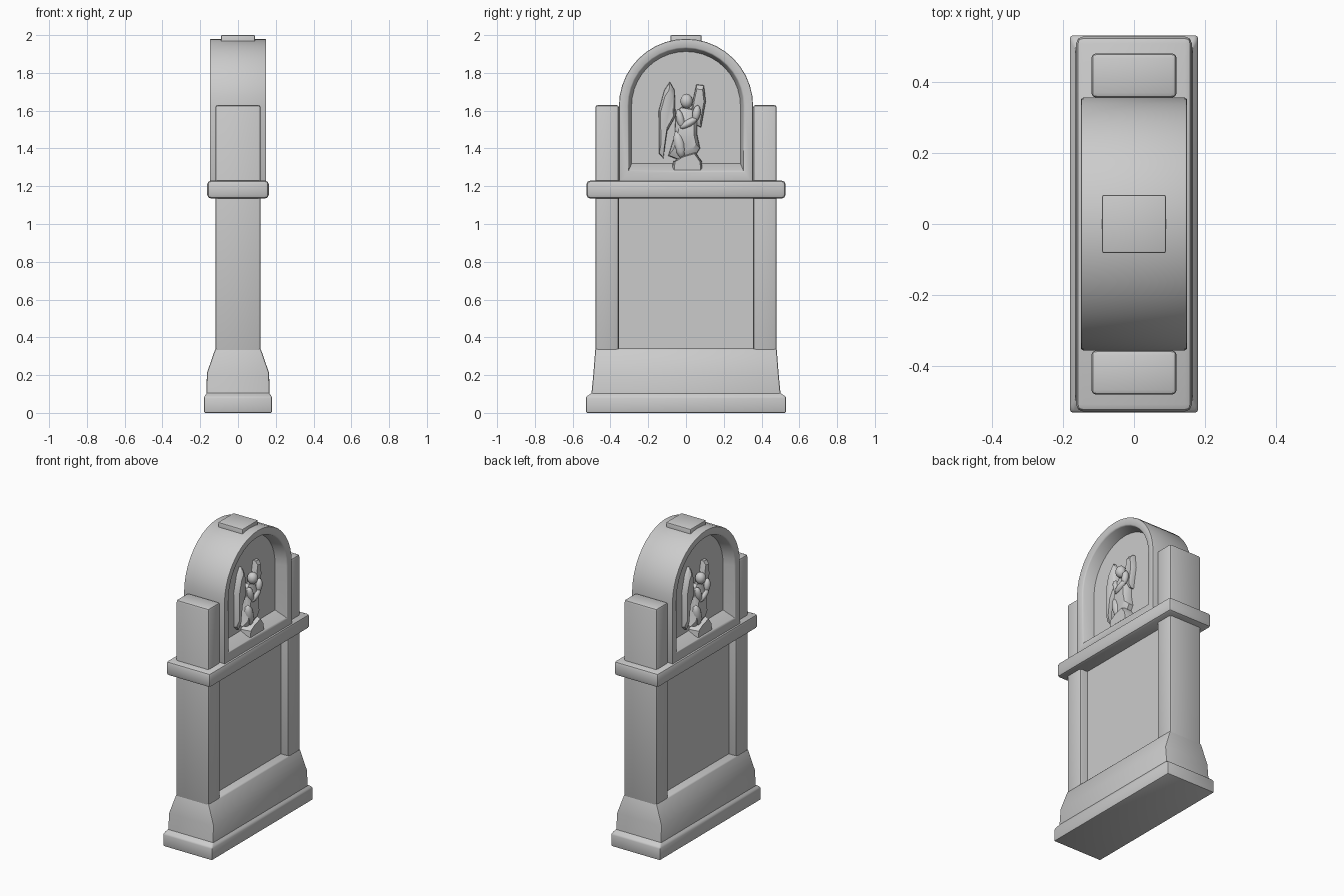
import bpy, bmesh, math
from mathutils import Matrix

if "Cube" in bpy.data.objects:
    bpy.data.objects.remove(bpy.data.objects["Cube"])


def finish(bm, name, bevel=0.0, angle=35):
    """Clean normals, soften convex corners and turn the bmesh into an object."""
    bmesh.ops.recalc_face_normals(bm, faces=bm.faces)
    if bevel:
        edges = [e for e in bm.edges if len(e.link_faces) == 2
                 and e.is_convex and e.calc_face_angle() > 0.5]
        bmesh.ops.bevel(bm, geom=edges, offset=bevel, segments=2, profile=0.5,
                        affect='EDGES', clamp_overlap=True)
    me = bpy.data.meshes.new(name)
    for f in bm.faces:
        f.smooth = True
    bm.to_mesh(me)
    bm.free()
    me.set_sharp_from_angle(angle=math.radians(angle))
    ob = bpy.data.objects.new(name, me)
    bpy.context.collection.objects.link(ob)
    return ob


def loft(name, loops, bevel=0.0):
    """Skin a stack of equal-length point loops and cap both ends."""
    bm = bmesh.new()
    rings = [[bm.verts.new(p) for p in loop] for loop in loops]
    n = len(rings[0])
    for a, b in zip(rings, rings[1:]):
        for i in range(n):
            j = (i + 1) % n
            bm.faces.new((a[i], a[j], b[j], b[i]))
    bm.faces.new(rings[0])
    bm.faces.new(rings[-1])
    return finish(bm, name, bevel)


def rect(hx, hy, z):
    return [(-hx, -hy, z), (hx, -hy, z), (hx, hy, z), (-hx, hy, z)]


def box(name, x, y, z, bevel=0.0):
    loops = [[(x[0], y[0], k), (x[1], y[0], k), (x[1], y[1], k), (x[0], y[1], k)] for k in z]
    return loft(name, loops, bevel)


def arch(x, r, bottom, spring=1.625, segs=20):
    """Round-headed outline in the yz plane."""
    arc = [(x, r * math.cos(math.pi * i / segs), spring + r * math.sin(math.pi * i / segs))
           for i in range(segs + 1)]
    return arc + [(x, -r, bottom), (x, r, bottom)]


def opposite(ob):
    """The far face carries the same relief, turned half way round."""
    twin = bpy.data.objects.new(ob.name + "_far_side", ob.data)
    twin.rotation_euler.z = math.pi
    bpy.context.collection.objects.link(twin)


def relief(name, pts, x0, x1, shrink=0.75):
    """Carved slab whose front outline is drawn in towards its centre."""
    cy = sum(p[0] for p in pts) / len(pts)
    cz = sum(p[1] for p in pts) / len(pts)
    xm = x0 + (x1 - x0) * 0.65
    loops = [[(x, cy + (y - cy) * s, cz + (z - cz) * s) for y, z in pts]
             for x, s in ((x0, 1), (xm, 0.97), (x1, shrink))]
    opposite(loft(name, loops))


def blob(name, centre, size, tilt=0):
    bm = bmesh.new()
    m = (Matrix.Translation(centre) @ Matrix.Rotation(math.radians(tilt), 4, 'X')
         @ Matrix.Diagonal((*size, 1)))
    bmesh.ops.create_icosphere(bm, subdivisions=2, radius=1, matrix=m)
    opposite(finish(bm, name, angle=60))


# Stepped plinth tapering up to the shaft
loft("plinth", [rect(.18, .53, 0), rect(.18, .53, .085), rect(.165, .50, .105),
                rect(.165, .49, .21), rect(.12, .48, .34)], .008)

# Recessed shaft panel and the two pillars beside it
box("shaft_panel", (-.065, .065), (-.40, .40), (.30, 1.20))
for side, y in (("left", (-.48, -.355)), ("right", (.355, .48))):
    box(side + "_pillar", (-.12, .12), y, (.30, 1.63), .014)

# Projecting shelf
box("shelf", (-.163, .163), (-.527, .527), (1.135, 1.23), .02)

# Arched head with a niche sunk into both faces
loft("arched_head", [arch(-.07, .288, 1.32), arch(-.145, .305, 1.28), arch(-.15, .355, 1.21),
                     arch(.15, .355, 1.21), arch(.145, .305, 1.28), arch(.07, .288, 1.32)], .007)
box("keystone", (-.09, .09), (-.082, .082), (1.92, 2.0), .006)

# Winged figure carved in each niche
relief("figure_pedestal", [(-.075, 1.28), (.09, 1.28), (.085, 1.33), (.05, 1.38),
                           (-.02, 1.36), (-.07, 1.33)], .06, .135, .85)
relief("left_wing", [(-.085, 1.755), (-.115, 1.71), (-.145, 1.60), (-.143, 1.37), (-.12, 1.345),
                     (-.10, 1.49), (-.055, 1.57), (-.06, 1.71)], .06, .105)
relief("right_wing", [(.055, 1.74), (.095, 1.735), (.105, 1.65), (.08, 1.51),
                      (.02, 1.54), (.035, 1.65)], .06, .105)
relief("robe", [(-.055, 1.59), (-.025, 1.62), (.03, 1.61), (.06, 1.57), (.06, 1.47), (.075, 1.40),
                (.05, 1.36), (-.03, 1.335), (-.095, 1.36), (-.06, 1.47)], .06, .12, .7)
blob("head", (.105, .003, 1.65), (.034, .034, .04))
blob("bent_knee", (.105, -.035, 1.42), (.028, .03, .075), 12)
blob("upper_arm", (.11, -.03, 1.555), (.024, .022, .055), 15)
blob("forearm", (.118, .015, 1.535), (.022, .055, .02), 30)
blob("folded_hand", (.115, .055, 1.585), (.022, .022, .045), -10)
